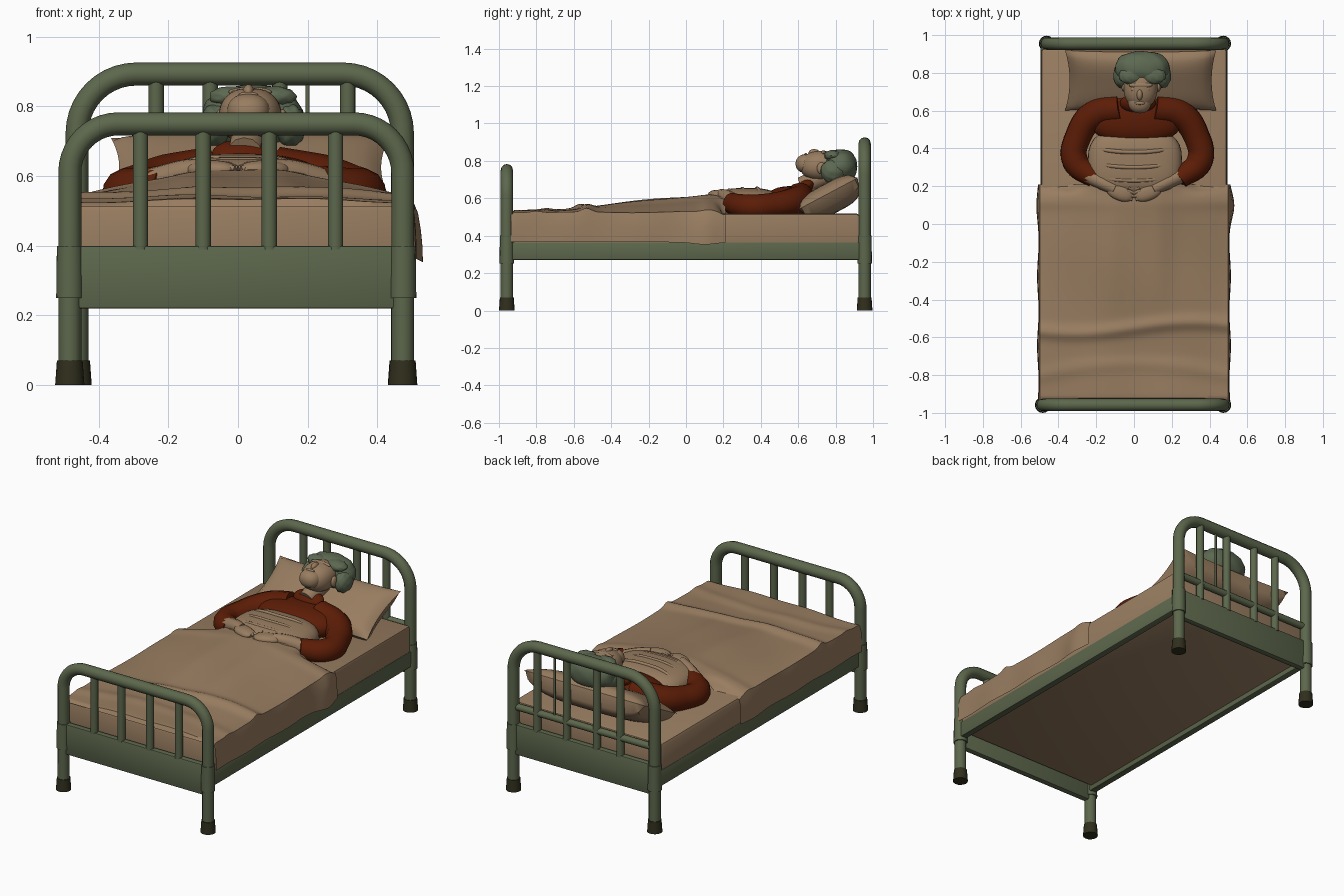
import bpy, bmesh, math
from mathutils import Vector, Euler

cube = bpy.data.objects.get("Cube")
if cube:
    bpy.data.objects.remove(cube)


def material(name, rgb):
    m = bpy.data.materials.new(name)
    m.use_nodes = True
    m.diffuse_color = (*rgb, 1)
    m.node_tree.nodes["Principled BSDF"].inputs["Base Color"].default_value = (*rgb, 1)
    return m


GREEN = material("green paint", (0.108, 0.135, 0.072))
HAIR = material("grey green hair", (0.108, 0.14, 0.083))
LINEN = material("tan linen", (0.315, 0.204, 0.118))
SKIN = material("tan skin", (0.315, 0.204, 0.118))
RED = material("rust red wool", (0.108, 0.012, 0.002))
RUBBER = material("dark rubber", (0.03, 0.028, 0.012))


def add(name, mesh, mat):
    ob = bpy.data.objects.new(name, mesh)
    mesh.materials.clear()
    mesh.materials.append(mat)
    bpy.context.collection.objects.link(ob)
    return ob


def from_bmesh(name, bm, mat):
    bmesh.ops.recalc_face_normals(bm, faces=bm.faces)
    mesh = bpy.data.meshes.new(name)
    bm.to_mesh(mesh)
    bm.free()
    return add(name, mesh, mat)


def box(name, lo, hi, mat, bevel=0.006):
    bm = bmesh.new()
    bmesh.ops.create_cube(bm, size=1)
    lo, hi = Vector(lo), Vector(hi)
    for v in bm.verts:
        v.co = (lo + hi) / 2 + v.co * (hi - lo)
    bmesh.ops.bevel(bm, geom=bm.edges[:], offset=bevel, segments=2, affect='EDGES', profile=0.5)
    return from_bmesh(name, bm, mat)


def cylinder(name, x, y, z0, z1, r0, r1, mat):
    bm = bmesh.new()
    bmesh.ops.create_cone(bm, cap_ends=True, segments=16, radius1=r0, radius2=r1, depth=z1 - z0)
    bmesh.ops.translate(bm, verts=bm.verts, vec=(x, y, (z0 + z1) / 2))
    return from_bmesh(name, bm, mat)


def blob(name, loc, radii, mat, power=1.0, rot=(0, 0, 0), ripple=0.0):
    # ellipsoid; a power below one squares it off, ripple waves the surface
    bm = bmesh.new()
    bmesh.ops.create_uvsphere(bm, u_segments=32, v_segments=20, radius=1)
    turn = Euler(rot).to_matrix()
    for v in bm.verts:
        p = Vector([math.copysign(abs(c) ** power, c) for c in v.co])
        p *= 1 + ripple * math.sin(9 * v.co.x + 3 * v.co.y) * math.cos(8 * v.co.z)
        v.co = turn @ Vector([c * r for c, r in zip(p, radii)]) + Vector(loc)
    return from_bmesh(name, bm, mat)


def tube(name, points, mat, radius=1.0, smooth=False):
    # points are (x, y, z) or (x, y, z, radius)
    cu = bpy.data.curves.new(name, 'CURVE')
    cu.dimensions = '3D'
    cu.bevel_depth = radius
    cu.bevel_resolution = 4
    cu.use_fill_caps = True
    sp = cu.splines.new('BEZIER' if smooth else 'POLY')
    pts = sp.bezier_points if smooth else sp.points
    pts.add(len(points) - 1)
    for p, c in zip(pts, points):
        p.co = c[:3] if smooth else (*c[:3], 1)
        p.radius = c[3] if len(c) > 3 else 1
        if smooth:
            p.handle_left_type = p.handle_right_type = 'AUTO'
    tmp = bpy.data.objects.new(name, cu)
    bpy.context.collection.objects.link(tmp)
    dg = bpy.context.evaluated_depsgraph_get()
    mesh = bpy.data.meshes.new_from_object(tmp.evaluated_get(dg))
    bpy.data.objects.remove(tmp)
    return add(name, mesh, mat)


# Bed ends: bent tube frame, bars, panel, collars and rubber feet
def bed_end(label, cx, y, half, top, corner, bars):
    arc = []
    for i in range(11):
        a = math.pi / 2 * i / 10
        arc.append((half - corner + corner * math.cos(a), top - corner + corner * math.sin(a)))
    side = [(half, 0.04)] + arc
    path = side + [(-x, z) for x, z in reversed(side)]
    tube(label + "_frame", [(cx + x, y, z) for x, z in path], GREEN, 0.033)
    for x in bars:
        cylinder(label + "_bar", x, y, 0.39, top, 0.022, 0.022, GREEN)
    box(label + "_panel", (cx - half, y - 0.018, 0.22), (cx + half, y + 0.018, 0.4), GREEN)
    for s in (-1, 1):
        x = cx + s * half
        cylinder(label + "_collar", x, y, 0.25, 0.4, 0.039, 0.037, GREEN)
        cylinder(label + "_foot", x, y, 0, 0.07, 0.042, 0.037, RUBBER)


bed_end("footboard", -0.005, -0.958, 0.478, 0.75, 0.14, (-0.28, -0.1, 0.09, 0.28))
bed_end("headboard", 0.005, 0.955, 0.467, 0.893, 0.17, (-0.235, -0.08, 0.12, 0.315))
tube("headboard_rail", [(-0.46, 0.955, 0.5), (0.47, 0.955, 0.5)], GREEN, 0.02)
cylinder("headboard_rod", 0.2, 0.955, 0.5, 0.88, 0.006, 0.006, GREEN)
for s in (-1, 1):
    box("side_rail", (s * 0.475 - 0.02, -0.95, 0.27), (s * 0.475 + 0.02, 0.95, 0.365), GREEN)

# Mattress
box("mattress", (-0.492, -0.93, 0.3), (0.492, 0.93, 0.518), LINEN, 0.018)


# Blanket: swells over the legs, wrinkles, and hangs down both sides
def bell(d, width):
    return math.exp(-(d / width) ** 2)


def blanket_top(x, y):
    swell = 0.008 + 0.08 * min(1, max(0, (y + 0.7) / 0.8))
    across = math.cos(min(1, abs(x) / 0.5) * math.pi / 2) ** 1.1
    legs = 0.012 * (bell(x - 0.13, 0.07) + bell(x + 0.13, 0.07)) * bell(y + 0.15, 0.35)
    ridge = 0.02 * bell(y + 0.55 - 0.03 * math.sin(5 * x), 0.035)
    ridge += 0.008 * bell(y + 0.74 + 0.25 * x * x, 0.04) + 0.02 * bell(y - 0.12, 0.04) * abs(x)
    wave = 0.005 * math.sin(11 * x + 4 * y) * math.sin(7 * y - 5 * x)
    z = 0.527 + swell * across + legs + ridge + wave
    # settle at the foot and beside the torso, stay raised under the chest
    beside = min(1, max(0, (abs(x) - 0.22) / 0.12))
    settle = max(min(1, max(0, (y - 0.15) / 0.05)) * beside, min(1, max(0, (-0.915 - y) / 0.02)))
    return z + (0.512 - z) * settle ** 2


def surface(name, nu, nv, fn, mat):
    bm = bmesh.new()
    rows = [[bm.verts.new(fn(2 * i / nu - 1, j / nv)) for i in range(nu + 1)] for j in range(nv + 1)]
    for a, b in zip(rows, rows[1:]):
        for i in range(nu):
            bm.faces.new((a[i], a[i + 1], b[i + 1], b[i]))
    return from_bmesh(name, bm, mat)


def blanket_point(t, v):
    y = -0.935 + 1.145 * v
    s = math.copysign(1, t)
    if abs(t) < 0.86:
        x = t / 0.86 * 0.5
        return (x, y, blanket_top(x, y))
    k = (abs(t) - 0.86) / 0.14
    drape = bell(y - 0.1, 0.085) if s > 0 else 0.2 * bell(y - 0.1, 0.085)
    z = blanket_top(0.5 * s, y)
    flare = 0.009 + 0.018 * drape + 0.004 * math.sin(17 * y)
    return (s * (0.5 + flare * math.sin(k * math.pi / 2) ** 0.6), y, z + (0.365 - 0.012 * drape - z) * k)


surface("blanket", 56, 80, blanket_point, LINEN)

# Blanket turned over the chest, with soft cross folds
blob("chest_cover", (0.005, 0.325, 0.555), (0.25, 0.185, 0.1), LINEN, 0.7)
for y, z in ((0.25, 0.642), (0.32, 0.65), (0.4, 0.652)):
    pts = [(0.2 * i / 4, y - 0.02 + 0.02 * (i / 4) ** 2, z - 0.05 * (i / 4) ** 4, 0.011) for i in range(-4, 5)]
    tube("blanket_fold", pts, LINEN, smooth=True)


# Pillow: shallow upper face and deep lower face, leaning on the headboard
def pillow_point(depth, fullness):
    def point(u, v):
        w = 2 * v - 1
        puff = max(0, (1 - u ** 4) * (1 - w ** 4)) ** fullness * depth
        p = Vector((0.40 * u * (1 - 0.06 * (1 - w * w)), 0.18 * w * (1 - 0.06 * (1 - u * u)), puff))
        return Euler((math.radians(28), 0, 0)).to_matrix() @ p + Vector((0.035, 0.76, 0.625))
    return point


surface("pillow_upper", 28, 20, pillow_point(0.055, 0.6), LINEN)
surface("pillow_lower", 28, 20, pillow_point(-0.11, 0.4), LINEN)

# Torso, sleeves, forearms and hands
blob("sweater_body", (0.01, 0.56, 0.58), (0.25, 0.14, 0.085), RED, 0.9)
blob("sweater_collar", (0.02, 0.64, 0.665), (0.095, 0.055, 0.036), RED, rot=(0.5, 0, 0))
for s in (-1, 1):
    sleeve = [(0.09, 0.61, 0.61, 0.075), (0.22, 0.585, 0.585, 0.078), (0.315, 0.46, 0.56, 0.07),
              (0.33, 0.335, 0.553, 0.07), (0.22, 0.24, 0.575, 0.056)]
    tube("sleeve", [(s * x + 0.018, y, z, r) for x, y, z, r in sleeve], RED, smooth=True)
    arm = [(0.25, 0.26, 0.58, 0.042), (0.16, 0.215, 0.61, 0.036), (0.1, 0.185, 0.62, 0.03)]
    tube("forearm", [(s * x, y, z, r) for x, y, z, r in arm], SKIN, smooth=True)
    blob("hand", (s * 0.075, 0.17, 0.618), (0.075, 0.045, 0.027), SKIN, 0.9, (0, 0, s * 0.4))
    for i in range(4):
        x, y = 0.055 - 0.008 * i, 0.145 + 0.016 * i
        tube("finger", [(s * x, y, 0.632, 0.011), (s * (x - 0.045), y - 0.014, 0.62, 0.009)], SKIN)

# Head lying back on the pillow, face up
tube("neck", [(0.02, 0.62, 0.665, 0.05), (0.035, 0.74, 0.72, 0.055)], SKIN)
blob("face", (0.035, 0.725, 0.773), (0.09, 0.115, 0.08), SKIN, 0.9)
blob("jaw", (0.03, 0.65, 0.785), (0.062, 0.064, 0.052), SKIN, 0.9)
blob("nose", (0.03, 0.685, 0.843), (0.016, 0.03, 0.02), SKIN)
blob("mouth", (0.03, 0.64, 0.834), (0.028, 0.009, 0.008), SKIN)
blob("brow", (0.035, 0.735, 0.842), (0.062, 0.016, 0.014), SKIN)
for s in (-1, 1):
    blob("eyelid", (0.033 + s * 0.034, 0.713, 0.84), (0.018, 0.011, 0.008), SKIN)
    blob("ear", (0.038 + s * 0.09, 0.725, 0.76), (0.014, 0.025, 0.032), SKIN)

# Hair: full cap with side waves
blob("hair_cap", (0.043, 0.825, 0.77), (0.145, 0.09, 0.092), HAIR, 0.9, ripple=0.03)
for s in (-1, 1):
    blob("hair_wave", (0.043 + s * 0.108, 0.785, 0.745), (0.045, 0.065, 0.062), HAIR, ripple=0.05)
    blob("hair_curl", (0.043 + s * 0.06, 0.785, 0.828), (0.065, 0.045, 0.03), HAIR, ripple=0.05)

# Smooth shading with crisp edges
bpy.ops.object.select_all(action='DESELECT')
for ob in bpy.context.collection.objects:
    if ob.type == 'MESH':
        ob.select_set(True)
        bpy.context.view_layer.objects.active = ob
bpy.ops.object.shade_smooth_by_angle(angle=math.radians(40))
